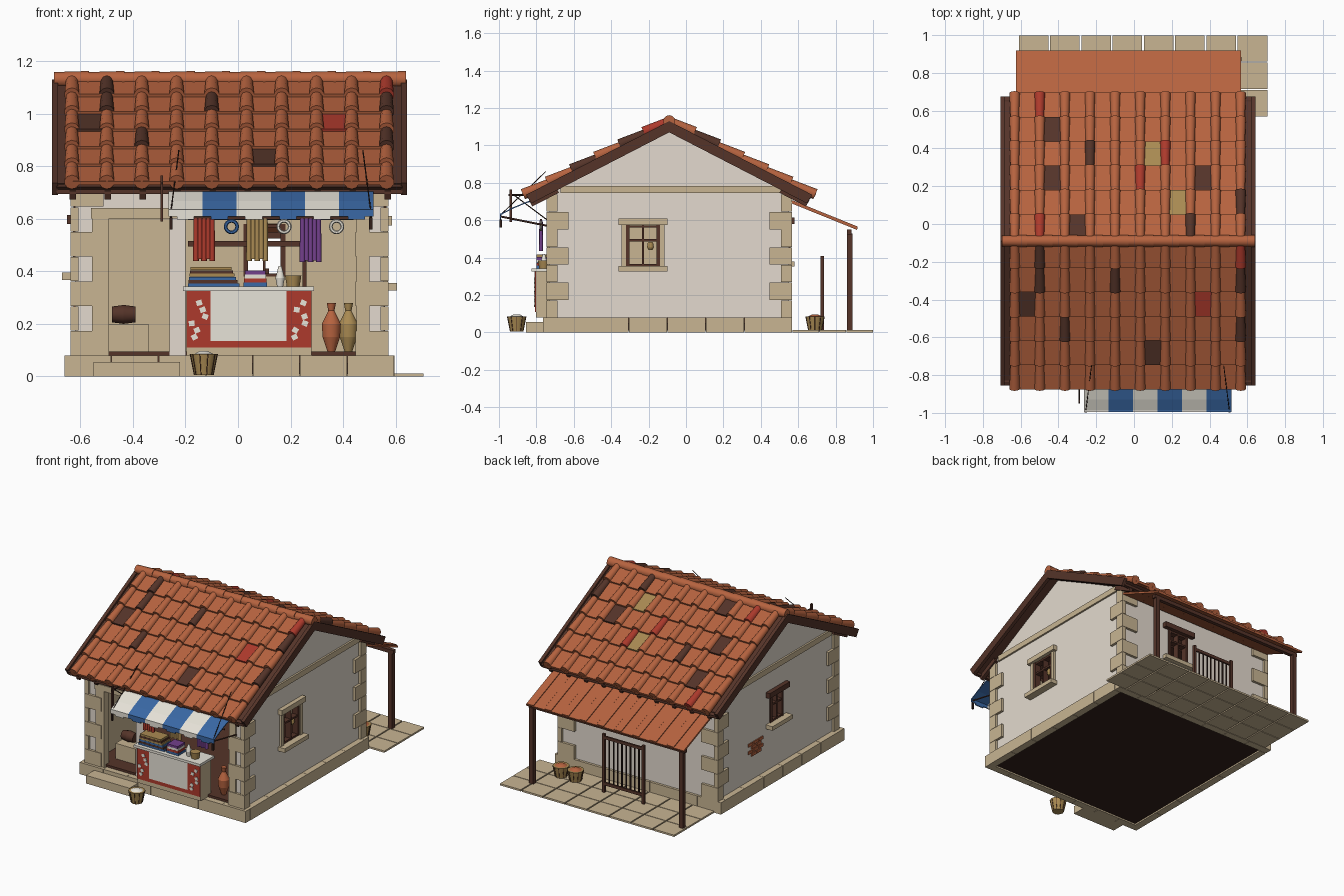
import bpy, bmesh, math, random
from mathutils import Matrix, Vector

random.seed(4)
if "Cube" in bpy.data.objects:
    bpy.data.objects.remove(bpy.data.objects["Cube"])

COLOURS = {"terracotta": (.47, .125, .05), "timber": (.09, .034, .022),
           "stone": (.58, .46, .29), "plaster": (.77, .70, .62),
           "red": (.42, .042, .025), "straw": (.40, .255, .085),
           "blue": (.042, .14, .38), "purple": (.17, .05, .26),
           "cream": (.8, .77, .69), "dark": (.032, .014, .01)}
MATS = {}
for key, rgb in COLOURS.items():
    m = bpy.data.materials.new(key)
    m.use_nodes = True
    m.diffuse_color = (*rgb, 1)
    m.node_tree.nodes["Principled BSDF"].inputs["Base Color"].default_value = (*rgb, 1)
    MATS[key] = m


class Part:
    """Collects simple solids into one named object."""
    def __init__(self, name):
        self.name, self.bm, self.used = name, bmesh.new(), []

    def paint(self, verts, mat, smooth=False):
        if mat not in self.used:
            self.used.append(mat)
        for f in {f for v in verts for f in v.link_faces}:
            f.material_index = self.used.index(mat)
            f.smooth = smooth and len(f.verts) < 5
        return self

    def block(self, mat, centre, size, rot=Matrix()):
        mx = Matrix.Translation(centre) @ rot @ Matrix.Diagonal((*size, 1))
        return self.paint(bmesh.ops.create_cube(self.bm, size=1, matrix=mx)["verts"], mat)

    def box(self, mat, x0, x1, y0, y1, z0, z1):
        return self.block(mat, ((x0 + x1) / 2, (y0 + y1) / 2, (z0 + z1) / 2),
                          (x1 - x0, y1 - y0, z1 - z0))

    def rod(self, mat, a, b, r0, r1=None, seg=8):
        a, b = Vector(a), Vector(b)
        d = b - a
        mx = Matrix.Translation((a + b) / 2) @ d.to_track_quat("Z", "Y").to_matrix().to_4x4()
        vs = bmesh.ops.create_cone(self.bm, cap_ends=True, segments=seg, radius1=r0,
                                   radius2=r1 or r0, depth=d.length, matrix=mx)["verts"]
        return self.paint(vs, mat, True)

    def lathe(self, mat, x, y, profile):
        for (r0, z0), (r1, z1) in zip(profile, profile[1:]):
            self.rod(mat, (x, y, z0), (x, y, z1), r0, r1, 14)
        return self

    def prism(self, mat, outline, x0, x1):
        vs = [[self.bm.verts.new((x, y, z)) for y, z in outline] for x in (x0, x1)]
        n = len(outline)
        self.bm.faces.new(vs[0])
        self.bm.faces.new(vs[1][::-1])
        for i in range(n):
            j = (i + 1) % n
            self.bm.faces.new((vs[0][j], vs[0][i], vs[1][i], vs[1][j]))
        return self.paint(vs[0] + vs[1], mat)

    def done(self):
        bmesh.ops.recalc_face_normals(self.bm, faces=self.bm.faces[:])
        me = bpy.data.meshes.new(self.name)
        self.bm.to_mesh(me)
        self.bm.free()
        for k in self.used:
            me.materials.append(MATS[k])
        bpy.context.collection.objects.link(bpy.data.objects.new(self.name, me))


def wall(part, mat, axis, p0, p1, span, heights, holes):
    """Upright wall along x or y, split into blocks around its openings."""
    us = sorted({*span, *[u for h in holes for u in h[:2]]})
    zs = sorted({*heights, *[z for h in holes for z in h[2:]]})
    for a, b in zip(us, us[1:]):
        for c, d in zip(zs, zs[1:]):
            u, z = (a + b) / 2, (c + d) / 2
            if any(h[0] < u < h[1] and h[2] < z < h[3] for h in holes):
                continue
            part.box(mat, *((a, b, p0, p1) if axis == "x" else (p0, p1, a, b)), c, d)


# Walls, with a stone-coloured lining inside
X0, X1, Y0, Y1, FLOOR = -.62, .555, -.73, .55, .08
RY, SLOPE = -.09, .515
right_hole = (-.32, -.14, .355, .575)
left_hole = (-.155, -.015, .395, .58)
back_hole = (.02, .18, .38, .58)
door, shop = (-.49, -.26, FLOOR, .6), (-.2, .45, FLOOR, .64)
walls = Part("walls")
for mat, o, t in (("plaster", 0, .03), ("stone", .03, .01)):
    hs = (FLOOR, .75)
    wall(walls, mat, "x", Y1 - o - t, Y1 - o, (X0 + o, X1 - o), hs, [back_hole])
    wall(walls, mat, "x", Y0 + o, Y0 + o + t, (X0 + o, X1 - o), hs, [door, shop])
    wall(walls, mat, "y", X0 + o, X0 + o + t, (Y0 + o, Y1 - o), hs, [left_hole])
    wall(walls, mat, "y", X1 - o - t, X1 - o, (Y0 + o, Y1 - o), hs, [right_hole])
for x in (X0, X1 - .03):
    walls.prism("plaster", [(Y0, .75), (Y1, .75), (RY, 1.09)], x, x + .03)
walls.done()

# Plinth blocks, floor and step
base = Part("plinth")
for i in range(7):
    w = 1.255 / 7
    for y, depth in ((-.765, .05), (.517, .05)):
        base.box("stone", -.66 + i * w, -.66 + (i + 1) * w - .002, y, y + depth, 0, FLOOR)
for i in range(6):
    w = 1.232 / 6
    for x in (-.66, .545):
        base.box("stone", x, x + .05, -.715 + i * w, -.715 + (i + 1) * w - .002, 0, FLOOR)
base.box("stone", -.62, .555, -.72, -.69, .07, FLOOR).done()
Part("floor").box("timber", -.6, .53, -.725, .52, .05, .095).box("dark", -.61, .545, -.715, .517, .01, .05).done()
Part("front_step").box("stone", -.55, -.22, -.855, -.76, 0, .055).done()

# Alternating corner stones
quoins = Part("corner_stones")
for i in range(7):
    h = .66 / 7
    z = FLOOR + i * h
    lx, ly = (.03, .12) if i % 2 else (.125, .06)
    for x in (X0 - .017, X1 + .017 - lx):
        for y in (Y0 - .017, Y1 + .017 - ly):
            quoins.box("stone", x, x + lx, y, y + ly, z, z + h - .002)
quoins.done()

# Stone bands under the gables and around the doorway
trim = Part("stone_trim")
for x in (X0 - .012, X1 - .02):
    trim.box("stone", x, x + .032, -.67, .51, .745, .783)
trim.box("stone", -.56, -.2, -.745, -.69, .6, .64)
trim.box("stone", -.555, -.49, -.742, -.69, FLOOR, .6)
trim.box("stone", .45, .5, -.742, -.69, FLOOR, .64).done()


def window(name, axis, p, out, hole, stone):
    """Framed window with crossbars, sill and lintel."""
    a, b, c, d = hole
    part = Part(name)

    def bar(mat, u0, u1, z0, z1, depth):
        q0, q1 = sorted((p - out * .035, p + out * depth))
        part.box(mat, *((u0, u1, q0, q1) if axis == "x" else (q0, q1, u0, u1)), z0, z1)
    for u, w in ((a, .018), (b - .018, .018), ((a + b) / 2 - .005, .01)):
        bar("timber", u, u + w, c, d, .008)
    for z in (c, d - .014, c + (d - c) * .6):
        bar("timber", a, b, z, z + .012, .006)
    bar("stone", a - .04, b + .04, c - .028, c, .05 if axis == "y" else .03)
    bar("stone" if stone else "timber", a - .04, b + .04, d, d + .035, .03)
    if stone:
        bar("stone", a - .025, a, c, d, .015)
        bar("stone", b, b + .025, c, d, .015)
    part.done()


window("right_window", "y", X1, 1, right_hole, True)
window("left_window", "y", X0, -1, left_hole, False)
window("back_window", "x", Y1, 1, back_hole, False)
bricks = Part("exposed_bricks")
for r in range(4):
    for c in range(2 + r % 2):
        y = .08 + c * .055 + (r % 2) * -.02
        bricks.box("terracotta", X0 - .006, X0, y, y + .048, .24 + r * .025, .26 + r * .025)
bricks.done()

# Roof deck, verge boards and eaves boards
roof = Part("roof_timbers")
for x0, x1, top, low in ((-.69, .625, 1.115, 1.085), (-.708, -.685, 1.13, 1.07), (.62, .643, 1.13, 1.07)):
    f = .765
    roof.prism("timber", [(RY - f, top - SLOPE * f), (RY, top), (RY + f, top - SLOPE * f),
                          (RY + f - .03, low - SLOPE * f + .015), (RY, low), (RY - f + .03, low - SLOPE * f + .015)], x0, x1)
ANGLE = math.atan(SLOPE)
for s in (-1, 1):
    y = RY + s * .735
    roof.box("timber", -.69, .625, y - .011, y + .011, .695, .735)
    for i in range(10):
        roof.block("timber", (-.628 + i * .133, RY + s * .67, .728), (.025, .16, .04),
                   Matrix.Rotation(-s * ANGLE, 4, "X"))
roof.done()

# Roof tiles: flat pans with round covers, a few odd colours; keys are (side, row, column)
ODD_PANS = {(-1, 2, 0): "timber", (-1, 4, 5): "timber", (-1, 2, 7): "red", (1, 4, 1): "timber",
            (1, 3, 5): "straw", (1, 2, 1): "timber", (1, 2, 7): "timber", (1, 1, 6): "straw", (1, 0, 2): "timber"}
ODD_COVERS = {(-1, 1, 1): "timber", (-1, 3, 2): "timber", (-1, 1, 4): "timber", (-1, 0, 9): "red",
              (-1, 1, 9): "timber", (-1, 3, 9): "timber", (-1, 0, 1): "timber", (1, 5, 1): "red",
              (1, 3, 3): "timber", (1, 3, 6): "red", (1, 2, 5): "red", (1, 1, 9): "timber",
              (1, 0, 1): "red", (1, 0, 7): "timber"}
tiles = Part("roof_tiles")
ROW, PITCH = .129, .133
for s in (-1, 1):
    tilt = Matrix.Rotation(-s * (ANGLE - .08), 4, "X")
    for r in range(6):
        for c in range(10):
            x = -.632 + c * PITCH
            d = (r + .5) * ROW
            if c < 9:
                tiles.block(ODD_PANS.get((s, r, c), "terracotta"), (x + PITCH / 2, RY + s * d, 1.131 - SLOPE * d),
                            (.125, .158, .016), tilt)
            d0, d1 = r * ROW, (r + 1) * ROW + .008
            tiles.rod(ODD_COVERS.get((s, r, c), "terracotta"), (x, RY + s * d0, 1.13 - SLOPE * d0),
                      (x, RY + s * d1, 1.142 - SLOPE * d1), .023, .029, 10)
for i in range(10):
    x = -.7 + i * .134
    tiles.rod("terracotta", (x, RY, 1.13), (x + .134, RY, 1.13), .028, .032, 12)
tiles.done()

# Rear porch
porch = Part("porch_roof")
tilt = Matrix.Rotation(-math.atan(.14 / .345), 4, "X")
for r in range(2):
    for c in range(9):
        x, y = -.625 + c * .1323, .655 + r * .173
        porch.block("terracotta", (x + .066, y, .66 - r * .07), (.132, .19, .012), tilt)
        porch.block("terracotta", (x + .1, y, .666 - r * .07), (.05, .19, .012), tilt)
porch.done()
frame = Part("porch_frame")
for x in (-.6, .53):
    frame.box("timber", x, x + .03, .86, .89, .01, .53)
frame.box("timber", -.61, .57, .86, .885, .525, .55).done()
paving = Part("paving")
for c in range(8):
    for r in range(3):
        x, y = -.61 + c * .1655, .57 + r * .1445
        paving.box("stone", x, x + .157, y, y + .14, 0, .012)
paving.done()
rack = Part("barred_rack")
for x in (-.2, .1):
    rack.box("timber", x, x + .018, .72, .738, 0, .41)
for z in (.06, .375):
    rack.box("timber", -.2, .118, .722, .734, z, z + .02)
for i in range(8):
    rack.rod("dark", (-.155 + i * .032, .728, .06), (-.155 + i * .032, .728, .385), .005, seg=6)
rack.done()

# Striped awning with scalloped edge and its supports
awning = Part("awning")
for i in range(6):
    x, w = -.265 + i * .13, .13
    mat = "blue" if i % 2 else "cream"
    line = [(-.76, .725), (-.85, .70), (-.93, .667), (-.99, .635)]
    awning.prism(mat, line + [(y, z - .007) for y, z in line[::-1]], x, x + w)
    for k, low in enumerate((.608, .598, .598, .608)):
        awning.box(mat, x + k * w / 4, x + (k + 1) * w / 4, -.995, -.988, low, .636)
awning.done()
rods = Part("awning_rods")
for x, top in ((-.255, -.225), (.505, .475)):
    rods.rod("dark", (x, -.99, .63), (top, -.75, .86), .0025, seg=6)
    rods.rod("timber", (x, -.74, .57), (x, -.99, .62), .005, seg=6)
    rods.box("dark", x - .006, x + .006, -.997, -.985, .56, .605)
rods.rod("dark", (-.29, -.95, .735), (-.29, -.74, .735), .005, seg=6)
rods.rod("dark", (-.29, -.92, .735), (-.29, -.74, .6), .003, seg=6)
rods.box("timber", -.295, -.285, -.945, -.93, .59, .765).done()

# Shop counter with painted panels
counter = Part("counter").box("stone", -.195, .28, -.803, -.69, FLOOR, .325)
counter.box("cream", -.21, .29, -.825, -.67, .325, .342).box("cream", -.105, .185, -.811, -.803, .135, .325)
counter.box("red", -.195, .28, -.808, -.803, .11, .325)
for x in (-.15, .235):
    for i in range(6):
        counter.block("cream", (x + random.uniform(-.03, .03), -.809, .15 + i * .026), (.022, .006, .02),
                      Matrix.Rotation(random.uniform(-.6, .6), 4, "Y"))
counter.done()

# Shelf on the back wall
shelf = Part("back_shelf").box("timber", -.19, .26, .42, .51, .495, .515)
shelf.box("timber", .245, .26, .42, .51, FLOOR, .6).done()

# Goods for sale
goods = Part("folded_cloth")
for i, mat in enumerate(("blue", "timber", "blue", "straw", "timber", "straw")):
    goods.box(mat, -.19 + i * .002, .005 - i * .006, -.8, -.71, .342 + i * .0125, .354 + i * .0125)
for i, mat in enumerate(("blue", "red", "cream", "purple")):
    goods.box(mat, .02 + i * .002, .11 - i * .002, -.8, -.72, .342 + i * .0155, .357 + i * .0155)
goods.lathe("cream", .16, -.76, [(.012, .342), (.018, .375), (.006, .42)])
goods.lathe("straw", .21, -.76, [(.025, .342), (.032, .385)])
goods.done()
hung = Part("hanging_cloth").rod("timber", (-.19, -.775, .602), (.44, -.775, .602), .006)
for x, mat, low in ((-.16, "red", .44), (.042, "straw", .44), (.245, "purple", .435)):
    for i in range(5):
        hung.rod(mat, (x + i * .0155, -.775, low + (i % 2) * .006), (x + i * .0155, -.775, .6), .011, .009)
hung.done()
for i, mat in enumerate(("blue", "cream", "cream")):
    bpy.ops.mesh.primitive_torus_add(location=(-.025 + i * .2, -.775, .57), rotation=(math.pi / 2, 0, 0),
                                     major_radius=.022, minor_radius=.007, major_segments=16, minor_segments=6)
    bpy.context.object.name = "hanging_ring"
    bpy.context.object.data.materials.append(MATS[mat])

# Jars, baskets and the inner chest with a small keg
jars = Part("jars")
for x, mat, y in ((.355, "terracotta", -.66), (.42, "straw", -.62)):
    jars.lathe(mat, x, y, [(.015, .095), (.034, .15), (.037, .2), (.012, .25), (.018, .28)])
jars.lathe("straw", .54, -.19, [(.01, .44), (.018, .455), (.016, .475), (.01, .485)]).done()
baskets = Part("baskets")
for x, y in ((-.13, -.905), (.46, .69), (.35, .69)):
    baskets.lathe("straw", x, y, [(.036, .005), (.052, .085)])
    baskets.lathe("cream" if y < 0 else "terracotta", x, y, [(.038, .085), (.015, .097)])
    for k in range(10):
        a = k * math.tau / 10
        u, v = math.cos(a), math.sin(a)
        baskets.rod("timber", (x + .036 * u, y + .036 * v, .005), (x + .052 * u, y + .052 * v, .085), .002, seg=5)
baskets.done()
chest = Part("chest_and_keg").box("stone", -.49, -.34, -.62, -.48, FLOOR, .2)
for a, b, r0, r1 in ((-.48, -.435, .03, .036), (-.435, -.39, .036, .03)):
    chest.rod("timber", (a, -.55, .236), (b, -.55, .236), r0, r1, 12)
chest.done()
